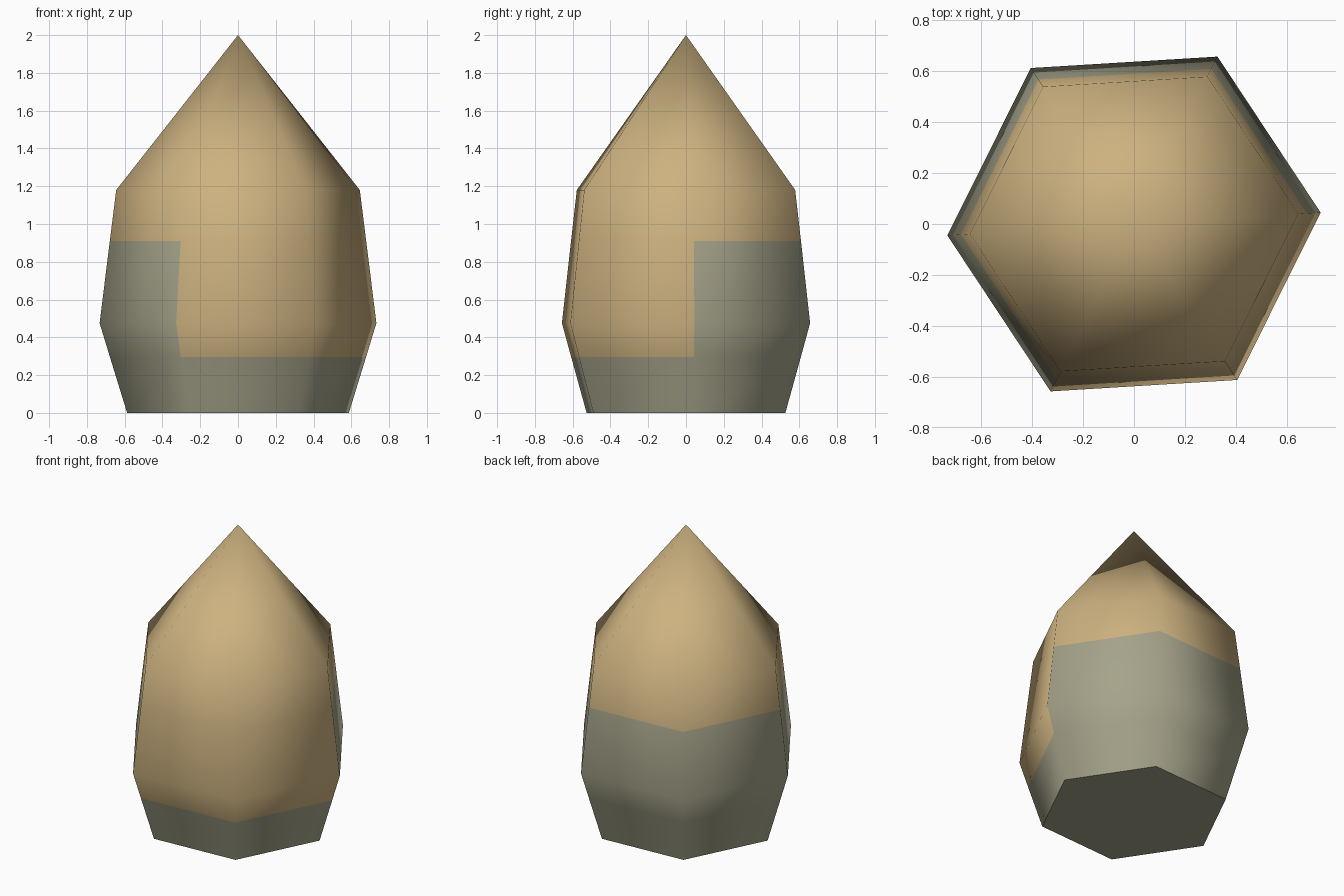
import bpy, bmesh, math

if "Cube" in bpy.data.objects:
    bpy.data.objects.remove(bpy.data.objects["Cube"])

def material(name, rgb):
    m = bpy.data.materials.new(name)
    m.diffuse_color = (*rgb, 1)
    m.use_nodes = True
    m.node_tree.nodes["Principled BSDF"].inputs["Base Color"].default_value = m.diffuse_color
    return m

# Profile (radius, height); heights 0.295 and 0.91 are the colour borders
LOW, HIGH = 0.295, 0.91
profile = [(0.588, 0), (0.679, LOW), (0.734, 0.475), (0.680, HIGH), (0.646, 1.18)]
SIDES, TURN = 6, math.radians(3.5)

bm = bmesh.new()
rings = [[bm.verts.new((r * math.cos(TURN + math.tau * k / SIDES),
                        r * math.sin(TURN + math.tau * k / SIDES), z))
          for k in range(SIDES)] for r, z in profile]
tip = bm.verts.new((0, 0, 2))

# Side faces: the grey base reaches higher on all sides but the front and front right
for k in range(SIDES):
    n = (k + 1) % SIDES
    border = LOW if k in (4, 5) else HIGH
    for i in range(len(rings) - 1):
        f = bm.faces.new((rings[i][k], rings[i][n], rings[i + 1][n], rings[i + 1][k]))
        f.smooth = True
        f.material_index = 1 if profile[i][1] < border - 0.01 else 0
    f = bm.faces.new((rings[-1][k], rings[-1][n], tip))
    f.smooth = True

# Flat underside with a crisp rim
base = bm.faces.new(rings[0][::-1])
base.material_index = 1
for e in base.edges:
    e.smooth = False

mesh = bpy.data.meshes.new("pointed_body")
bm.to_mesh(mesh)
bm.free()
mesh.materials.append(material("tan", (0.61, 0.445, 0.216)))
mesh.materials.append(material("grey green", (0.376, 0.366, 0.254)))
obj = bpy.data.objects.new("pointed_body", mesh)
bpy.context.collection.objects.link(obj)
